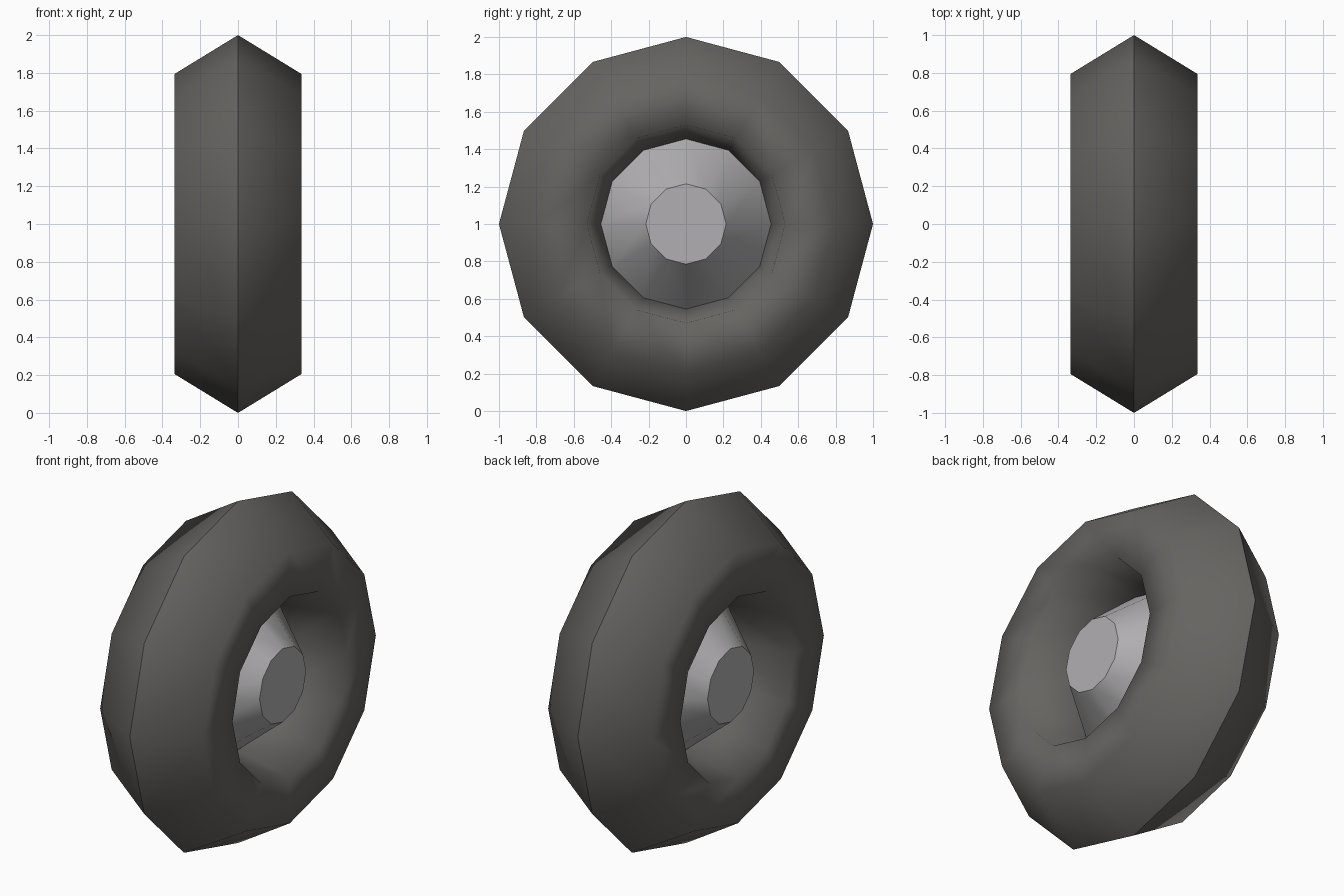
import bpy
import bmesh
from math import sin, cos, tau

SIDES = 12
CENTRE = (0, 0, 1)

if "Cube" in bpy.data.objects:
    bpy.data.objects.remove(bpy.data.objects["Cube"], do_unlink=True)


def make_material(name, colour):
    mat = bpy.data.materials.new(name)
    mat.use_nodes = True
    mat.diffuse_color = (*colour, 1)
    bsdf = next(n for n in mat.node_tree.nodes if n.type == "BSDF_PRINCIPLED")
    bsdf.inputs["Base Color"].default_value = (*colour, 1)
    bsdf.inputs["Roughness"].default_value = 0.8
    return mat


def half_wheel_part(name, profile, mat, cap=False):
    """Spin (x, radius) points about the axle and mirror to the other side."""
    bm = bmesh.new()
    rings = []
    for x, r in profile:
        angles = [tau * i / SIDES for i in range(SIDES)]
        rings.append([bm.verts.new((x, r * sin(a), r * cos(a))) for a in angles])
    for outer, inner in zip(rings, rings[1:]):
        for i in range(SIDES):
            j = (i + 1) % SIDES
            bm.faces.new((outer[i], inner[i], inner[j], outer[j])).smooth = True
    if cap:
        bm.faces.new(rings[-1][::-1]).smooth = False
    mesh = bpy.data.meshes.new(name)
    bm.to_mesh(mesh)
    bm.free()
    mesh.materials.append(mat)
    obj = bpy.data.objects.new(name, mesh)
    obj.location = CENTRE
    bpy.context.collection.objects.link(obj)
    # Unmerged halves keep the seam on the tread crisp
    mirror = obj.modifiers.new("Mirror", "MIRROR")
    mirror.use_mirror_merge = False
    return obj


rubber = make_material("dark rubber", (0.133, 0.127, 0.119))
metal = make_material("light metal", (0.44, 0.43, 0.44))

# Tyre: peaked tread, flat sidewall, inner wall down to the hub
half_wheel_part("tyre", [(0, 1), (0.335, 0.795), (0.335, 0.53), (0, 0.455)], rubber)

# Hub: cone on each side with a flat cap
half_wheel_part("hub", [(0, 0.455), (0.29, 0.215)], metal, cap=True)
